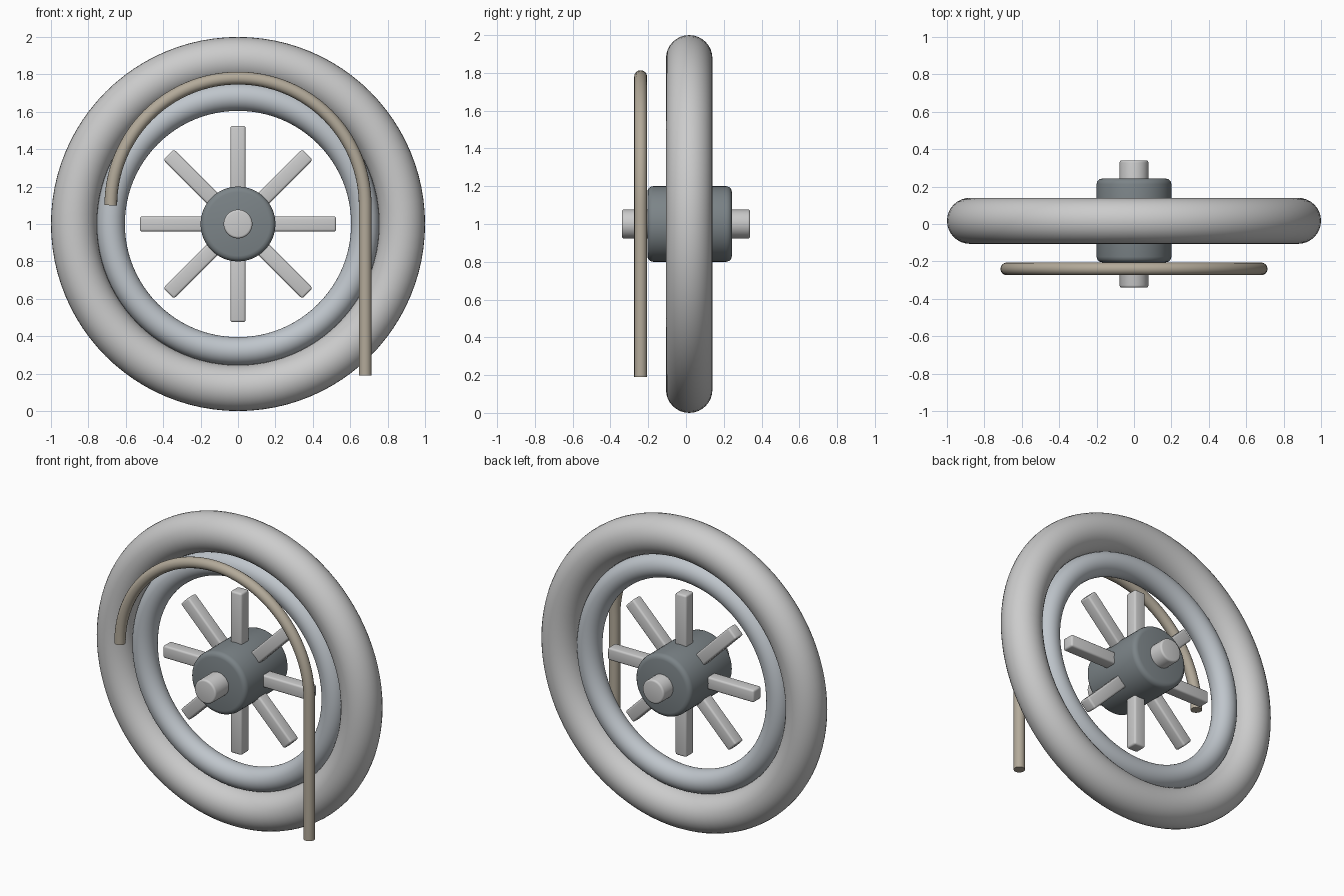
import bpy
from math import pi, sin, cos, radians

if "Cube" in bpy.data.objects:
    bpy.data.objects.remove(bpy.data.objects["Cube"])

CENTRE_Z = 1.0   # wheel centre height
WHEEL_Y = 0.017  # wheel plane depth


def colour(obj, rgb):
    mat = bpy.data.materials.new(obj.name + "_colour")
    mat.diffuse_color = (*rgb, 1)
    mat.use_nodes = True
    mat.node_tree.nodes["Principled BSDF"].inputs["Base Color"].default_value = mat.diffuse_color
    obj.data.materials.append(mat)


def finish(obj, name, rgb=None, bevel=0.0, segments=3):
    obj.name = name
    if bevel:
        mod = obj.modifiers.new("soft_edges", 'BEVEL')
        mod.width = bevel
        mod.segments = segments
        mod.limit_method = 'ANGLE'
        bpy.ops.object.modifier_apply(modifier=mod.name)
    bpy.ops.object.shade_smooth_by_angle(angle=radians(35))
    if rgb:
        colour(obj, rgb)
    return obj


def ring(name, major, minor, rgb=None):
    bpy.ops.mesh.primitive_torus_add(
        major_radius=major, minor_radius=minor, major_segments=96,
        minor_segments=32, location=(0, WHEEL_Y, CENTRE_Z), rotation=(pi / 2, 0, 0))
    return finish(bpy.context.object, name, rgb)


def cylinder(name, radius, depth, y, bevel, rgb=None):
    bpy.ops.mesh.primitive_cylinder_add(
        vertices=64, radius=radius, depth=depth,
        location=(0, y, CENTRE_Z), rotation=(pi / 2, 0, 0))
    return finish(bpy.context.object, name, rgb, bevel)


# Tyre and rim
ring("tyre", 0.877, 0.123)
ring("rim", 0.68, 0.075, (0.52, 0.56, 0.6))

# Hub and axle
cylinder("hub", 0.2, 0.448, WHEEL_Y + 0.002, 0.03, (0.2, 0.23, 0.245))
cylinder("axle", 0.077, 0.68, 0, 0.012)

# Eight short spokes radiating from the hub
INNER, OUTER = 0.12, 0.525
for i in range(8):
    a = i * pi / 4
    mid = (INNER + OUTER) / 2
    bpy.ops.mesh.primitive_cube_add(
        size=1, location=(mid * sin(a), WHEEL_Y, CENTRE_Z + mid * cos(a)),
        rotation=(0, a, 0))
    spoke = bpy.context.object
    spoke.scale = (0.08, 0.08, OUTER - INNER)
    bpy.ops.object.transform_apply(location=False, rotation=False, scale=True)
    finish(spoke, f"spoke_{i + 1}", (0.53, 0.52, 0.51), 0.012)

# Bent tube: half circle over the wheel, then straight down on the right
R, ARC_Z, TUBE_Y = 0.68, 1.1, -0.24
path = [(-R * cos(pi * i / 64), TUBE_Y, ARC_Z + R * sin(pi * i / 64)) for i in range(65)]
path.append((R, TUBE_Y, 0.19))
curve = bpy.data.curves.new("bent_tube", 'CURVE')
curve.dimensions = '3D'
curve.bevel_depth = 0.034
curve.bevel_resolution = 6
curve.use_fill_caps = True
spline = curve.splines.new('POLY')
spline.points.add(len(path) - 1)
for point, co in zip(spline.points, path):
    point.co = (*co, 1)
tube = bpy.data.objects.new("bent_tube", curve)
bpy.context.collection.objects.link(tube)
bpy.ops.object.select_all(action='DESELECT')
tube.select_set(True)
bpy.context.view_layer.objects.active = tube
bpy.ops.object.convert(target='MESH')
finish(bpy.context.object, "bent_tube", (0.45, 0.4, 0.32))
